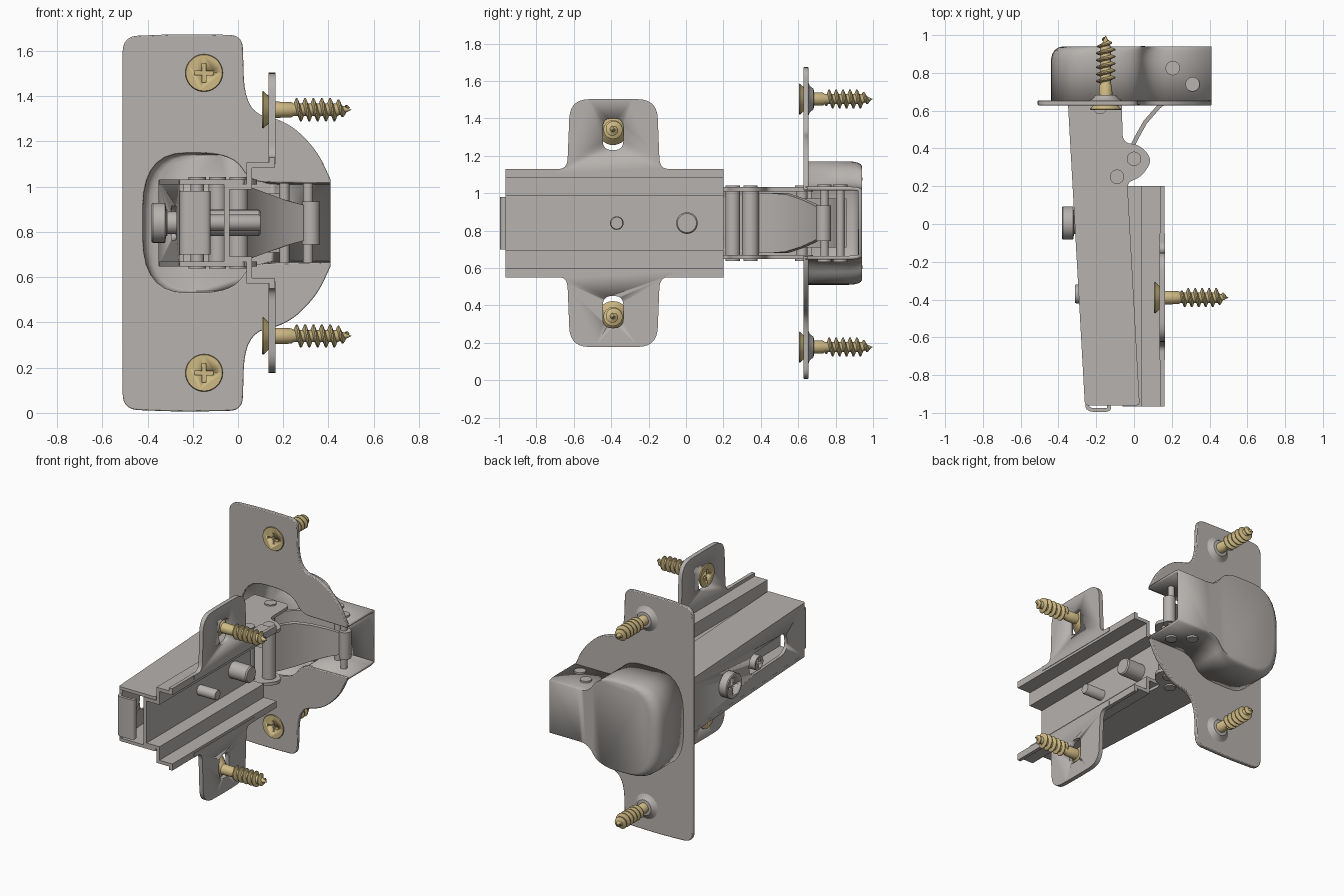
import bpy, math
from mathutils import Vector, Euler

if "Cube" in bpy.data.objects:
    bpy.data.objects.remove(bpy.data.objects["Cube"])

ZC = 0.84  # height of the symmetry plane


def material(name, rgb):
    m = bpy.data.materials.new(name)
    m.diffuse_color = (*rgb, 1)
    m.use_nodes = True
    m.node_tree.nodes["Principled BSDF"].inputs["Base Color"].default_value = m.diffuse_color
    return m


STEEL = material("steel grey", (0.47, 0.445, 0.425))
BRASS = material("brass yellow", (0.62, 0.49, 0.23))
TO_X, TO_Y, TO_Z = (0, math.pi / 2, 0), (-math.pi / 2, 0, 0), (0, 0, 0)


def mesh_object(name, verts, faces, mat=STEEL, loc=(0, 0, 0), rot=(0, 0, 0), angle=35):
    me = bpy.data.meshes.new(name)
    me.from_pydata([tuple(v) for v in verts], [], faces)
    me.materials.append(mat)
    me.polygons.foreach_set("use_smooth", [True] * len(me.polygons))
    me.set_sharp_from_angle(angle=math.radians(angle))
    ob = bpy.data.objects.new(name, me)
    ob.location, ob.rotation_euler = loc, rot
    bpy.context.collection.objects.link(ob)
    return ob


def rounded(pts, n=7):
    """Closed outline of (u, v, radius) corners with the corners rounded."""
    out = []
    for i, (u, v, r) in enumerate(pts):
        p = Vector((u, v))
        if r == 0:
            out.append(p)
            continue
        a, b = Vector(pts[i - 1][:2]) - p, Vector(pts[(i + 1) % len(pts)][:2]) - p
        a = p + a.normalized() * min(r, a.length * 0.48)
        b = p + b.normalized() * min(r, b.length * 0.48)
        out += [a.lerp(p, k / n).lerp(p.lerp(b, k / n), k / n) for k in range(n + 1)]
    return out


def mirrored(half):
    """Complete an outline given above the symmetry plane."""
    return half + [(p[0], 2 * ZC - p[1], *p[2:]) for p in reversed(half)]


def ribbon(path, t):
    """Closed outline of a strip of thickness t along an open path."""
    ps = [Vector(p[:2]) for p in path]
    left, right = [], []
    for i, p in enumerate(ps):
        d0 = (p - ps[i - 1]).normalized() if i else (ps[1] - p).normalized()
        d1 = (ps[i + 1] - p).normalized() if i < len(ps) - 1 else d0
        n0, n1 = Vector((-d0.y, d0.x)), Vector((-d1.y, d1.x))
        m = (n0 + n1).normalized()
        m *= t / 2 / max(m.dot(n0), 0.4)
        left.append(p + m)
        right.append(p - m)
    return left + right[::-1]


def prism(name, outline, axis, a, b, mat=STEEL):
    """Extrude an outline along an axis from a to b."""
    place = {"x": lambda p, h: (h, p[0], p[1]), "y": lambda p, h: (p[0], h, p[1]),
             "z": lambda p, h: (p[0], p[1], h)}[axis]
    n = len(outline)
    area = sum(outline[i - 1][0] * outline[i][1] - outline[i][0] * outline[i - 1][1] for i in range(n))
    if (area < 0) != (axis == "y"):
        outline = outline[::-1]
    verts = [place(p, h) for h in (a, b) for p in outline]
    faces = [list(range(n))[::-1], list(range(n, 2 * n))]
    faces += [(i, (i + 1) % n, n + (i + 1) % n, n + i) for i in range(n)]
    return mesh_object(name, verts, faces, mat)


def lathe(name, profile, loc, rot, mat=STEEL, n=28):
    """Revolve (radius, height) points, closed at both ends."""
    verts, faces = [], []
    for r, h in profile:
        verts += [(r * math.cos(k * math.tau / n), r * math.sin(k * math.tau / n), h) for k in range(n)]
    for j in range(len(profile) - 1):
        faces += [(j * n + k, j * n + (k + 1) % n, (j + 1) * n + (k + 1) % n, (j + 1) * n + k) for k in range(n)]
    last = (len(profile) - 1) * n
    faces += [list(range(n))[::-1], list(range(last, last + n))]
    return mesh_object(name, verts, faces, mat, loc, rot)


def cut(target, cutter):
    cutter.hide_render = True
    cutter.hide_set(True)
    m = target.modifiers.new("cut", "BOOLEAN")
    m.object, m.operation, m.solver = cutter, "DIFFERENCE", "EXACT"


def cross_recess(target, loc, rot, mat, size, depth):
    """Cut a cross shaped drive into a screw head."""
    w, s = size * 0.22, size
    q = [(s, -w), (s, w), (w, w), (w, s), (-w, s), (-w, w), (-s, w), (-s, -w), (-w, -w), (-w, -s), (w, -s), (w, -w)]
    c = prism("drive_cutter", q, "z", -0.02, depth, mat)
    c.location, c.rotation_euler = loc, rot
    cut(target, c)


def wood_screw(name, loc, rot):
    body = lathe(name, [(0.08, 0), (0.083, 0.006), (0.06, 0.03), (0.036, 0.055), (0.034, 0.13), (0.027, 0.14),
                        (0.027, 0.335), (0.001, 0.395)], loc, rot, BRASS)
    cross_recess(body, loc, rot, BRASS, 0.042, 0.025)
    # helical thread
    verts, faces, per, turns, pitch = [], [], 18, 6.5, 0.037
    for k in range(int(per * turns) + 1):
        a, h = k * math.tau / per, 0.135 + k / per * pitch
        f = min(1, k / 8 + 0.1, max(0.25, (0.405 - h) / 0.075))
        for r, dh in ((0.02 * f, -0.014), (0.051 * f, -0.003), (0.051 * f, 0.003), (0.02 * f, 0.014)):
            verts.append((r * math.cos(a), r * math.sin(a), h + dh))
        if k:
            i = 4 * k - 4
            faces += [(i + j, i + 4 + j, i + 5 + j, i + 1 + j) for j in range(3)]
    mesh_object(name + "_thread", verts, faces, BRASS, loc, rot, 30)


# --- cup: mounting flange open on the hinge side
outer = [(0.41, 1.03, 0), (0.35, 1.16, .08), (0.22, 1.29, .09), (0.03, 1.33, .16), (0.02, 1.67, .06),
         (-0.25, 1.675, .1), (-0.51, 1.665, .07)]
inner = [(0.41, 1.015, 0), (0.06, 1.02, .06), (-0.03, 1.148, .14), (-0.42, 1.148, .24)]
C = outer + [(x, 2 * ZC - z, r) for x, z, r in reversed(outer)]
C += [(x, 2 * ZC - z, r) for x, z, r in inner] + inner[::-1]
flange = prism("cup_flange", rounded(C), "y", 0.628, 0.655)
bev = flange.modifiers.new("soft_edge", "BEVEL")
bev.width, bev.segments = 0.005, 2

# --- cup: pressed shell with a rounded closed back
shape = rounded(mirrored([(0.41, 1.035, 0), (0.08, 1.035, .09), (0.0, 1.17, .12), (-0.44, 1.17, .27)]))
rows = [(0.64, 1), (0.87, 1), (0.9, 0.992), (0.92, 0.977), (0.934, 0.955), (0.94, 0.925)]
n = len(shape)
verts = [(0.41 + (p[0] - 0.41) * s, y, ZC + (p[1] - ZC) * s) for y, s in rows for p in shape]
faces = [(j * n + i, (j + 1) * n + i, (j + 1) * n + i + 1, j * n + i + 1)
         for j in range(len(rows) - 1) for i in range(n - 1)]
faces.append(list(range((len(rows) - 1) * n, len(rows) * n))[::-1])
cup = mesh_object("cup_shell", verts, faces, angle=50)
sol = cup.modifiers.new("wall", "SOLIDIFY")
sol.thickness, sol.offset = 0.02, -1

# --- arm: two cheeks, a slotted web and a curled end tab
cheek = rounded([(-0.26, -0.96, .02), (0.03, -0.96, .02), (-0.035, 0.22, .03), (0.04, 0.25, .05), (0.10, 0.34, .08),
                 (0.03, 0.42, .06), (-0.06, 0.43, .05), (-0.065, 0.68, .05), (-0.352, 0.68, .03)])
for s, side in ((1, "upper"), (-1, "lower")):
    prism("arm_cheek_" + side, cheek, "z", ZC + s * 0.17, ZC + s * 0.192)
web = prism("arm_web", ribbon([(-0.249, -0.95), (-0.34, 0.67)], 0.022), "z", ZC - 0.19, ZC + 0.19)
slot = prism("web_slot_cutter", rounded([(-0.74, ZC - .075, .08), (-0.28, ZC - .075, .08),
                                         (-0.28, ZC + .075, .08), (-0.74, ZC + .075, .08)]), "x", -0.5, -0.1)
cut(web, slot)
curl = rounded([(-0.249, -0.94, 0), (-0.245, -0.985, .04), (-0.13, -0.985, .03), (-0.135, -0.955, 0)])
prism("arm_end_tab", ribbon(curl, 0.02), "z", ZC - 0.14, ZC + 0.14)

# --- mounting rail: stepped channel inside the arm
half = [(0.15, 1.13), (0.15, 1.095), (0.05, 1.095), (0.05, 1.0), (-0.05, 1.0)]
prism("mounting_rail", ribbon(mirrored(half), 0.024), "y", -0.965, 0.2)

# --- mounting wings with slotted holes, plus all wood screws
wing = rounded([(-0.72, 1.1, 0), (-0.72, 1.13, 0), (-0.635, 1.13, .06), (-0.62, 1.5, .1), (-0.385, 1.505, .1),
                (-0.155, 1.5, .1), (-0.14, 1.13, .06), (-0.05, 1.13, 0), (-0.05, 1.1, 0)])
hole = rounded([(-0.445, 1.23, .05), (-0.335, 1.23, .05), (-0.335, 1.4, .05), (-0.445, 1.4, .05)])
for s, side in ((1, "upper"), (-1, "lower")):
    flip = (lambda o: [(p[0], ZC + s * (p[1] - ZC)) for p in o])
    w = prism("mounting_wing_" + side, flip(wing), "x", 0.135, 0.165)
    cut(w, prism("wing_hole_cutter", flip(hole), "x", 0.05, 0.25))
    wood_screw("wing_screw_" + side, (0.106, -0.39, ZC + s * 0.5), TO_X)
    wood_screw("flange_screw_" + side, (-0.15, 0.603, ZC + s * 0.663), TO_Y)
    lathe("flange_dimple_" + side, [(0.1, 0.65), (0.07, 0.662), (0.055, 0.682), (0.04, 0.684)],
          (-0.15, 0, ZC + s * 0.663), TO_Y)

# --- adjusting screws through the arm
for name, y, x, r, k, end in (("clamp_screw", 0.005, -0.382, 0.088, 0.058, 0.1),
                              ("adjust_screw", -0.37, -0.312, 0.05, 0.036, 0.1)):
    L = end - x
    loc = (x, y, ZC)
    sc = lathe(name, [(r * .95, 0), (r, 0.006), (r, 0.06), (k, 0.065), (k, L - .008), (k * .88, L)], loc, TO_X)
    cross_recess(sc, loc, TO_X, STEEL, r * 0.7, 0.03)

# --- pivots: pins with rivet heads
for name, x, y, h, r in (("arm_pivot", 0.0, 0.345, 0.19, 0.045), ("spring_pivot", -0.09, 0.25, 0.19, 0.04),
                         ("inner_pivot", -0.18, 0.62, 0.19, 0.03), ("cup_pivot_back", 0.205, 0.825, 0.195, 0.022),
                         ("cup_pivot_front", 0.31, 0.74, 0.195, 0.022)):
    lathe(name + "_pin", [(r, ZC - h), (r, ZC + h)], (x, y, 0), TO_Z)
    for s, side in ((1, "upper"), (-1, "lower")):
        z0, z1 = sorted((ZC + s * (h - 0.01), ZC + s * (h + 0.012)))
        lathe(f"{name}_rivet_{side}", [(0.038, z0), (0.038, z1)], (x, y, 0), TO_Z)

# --- links between arm and cup
outer_link = prism("outer_link", ribbon([(-0.02, 0.39), (0.015, 0.46), (0.06, 0.54), (0.13, 0.62),
                                         (0.21, 0.685), (0.3, 0.73)], 0.022), "z", ZC - 1, ZC + 1)
for v in outer_link.data.vertices:  # taper toward the cup
    f = min(max((v.co.x - 0.05) / 0.23, 0), 1)
    v.co.z = ZC + (v.co.z - ZC) * (0.16 - 0.085 * f)
lathe("outer_link_roll", [(0.04, ZC - 0.095), (0.04, ZC + 0.095)], (0.322, 0.735, 0), TO_Z)
prism("inner_link", ribbon([(-0.19, 0.6), (-0.15, 0.68), (-0.06, 0.76), (0.06, 0.81), (0.21, 0.845)], 0.025),
      "z", ZC - 0.13, ZC + 0.13)
